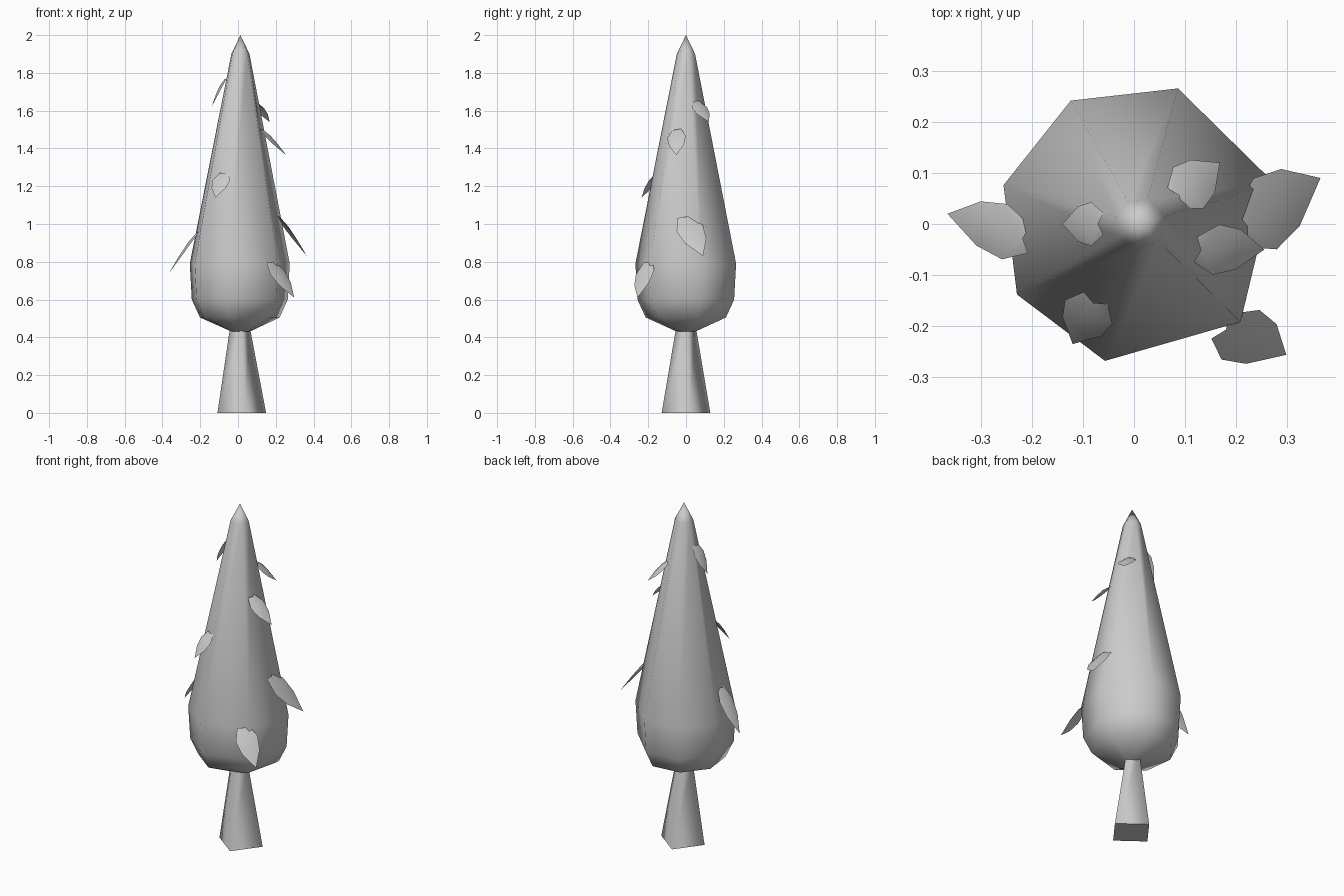
import bpy, bmesh
from math import cos, sin, radians
from mathutils import Vector

cube = bpy.data.objects.get("Cube")
if cube:
    bpy.data.objects.remove(cube)

grey = bpy.data.materials.new("plain_grey")
grey.use_nodes = True
grey.diffuse_color = (0.6, 0.6, 0.6, 1)
grey.node_tree.nodes["Principled BSDF"].inputs["Base Color"].default_value = (0.6, 0.6, 0.6, 1)


def finish(name, bm, fix_normals=True):
    """Turn a bmesh into a named grey object."""
    if fix_normals:
        bmesh.ops.recalc_face_normals(bm, faces=bm.faces)
    mesh = bpy.data.meshes.new(name)
    bm.to_mesh(mesh)
    bm.free()
    mesh.materials.append(grey)
    obj = bpy.data.objects.new(name, mesh)
    bpy.context.collection.objects.link(obj)


def loft(name, angles, rings, apex=None):
    """Join polygon rings (centre x, radius, z); close the top with a cap or a point."""
    bm = bmesh.new()
    loops = [[bm.verts.new((cx + r * cos(radians(a)), r * sin(radians(a)), z)) for a in angles]
             for cx, r, z in rings]
    n = len(angles)
    for low, high in zip(loops, loops[1:]):
        for i in range(n):
            j = (i + 1) % n
            bm.faces.new((low[i], low[j], high[j], high[i])).smooth = True
    bottom = bm.faces.new(loops[0])
    bottom.smooth = apex is not None
    if apex:
        tip = bm.verts.new(apex)
        for i in range(n):
            bm.faces.new((loops[-1][i], loops[-1][(i + 1) % n], tip)).smooth = True
    else:
        bm.faces.new(loops[-1])
    bm.normal_update()
    # Keep the foot of the trunk crisp
    if not apex:
        for e in bottom.edges:
            e.smooth = False
    finish(name, bm)


# Trunk: tapered four-sided post
loft("trunk", [8, 98, 188, 278], [(0.02, 0.13, 0), (0.01, 0.05, 0.47)])

# Foliage: slightly uneven seven-sided teardrop
loft("foliage", [17, 74, 119, 164, 210, 256, 316],
     [(0.015, 0.05, 0.43), (0.01, 0.22, 0.505), (0.01, 0.265, 0.6),
      (0.01, 0.276, 0.79), (0.013, 0.05, 1.9)], (0.013, 0, 2))


def leaf(name, base, tip, half):
    """Pointed sprig with a raised midrib, hanging from base to tip."""
    base, tip = Vector(base), Vector(tip)
    along = tip - base
    out = base + tip
    side = Vector((-out.y, out.x, 0))
    side = (side - along * side.dot(along) / along.length_squared).normalized()
    lift = side.cross(along).normalized()
    if lift.dot(Vector((out.x, out.y, 0))) < 0:
        lift = -lift
    bm = bmesh.new()
    outline = [(0, 0.5), (0.3, 1), (0.62, 0.8)]

    def point(t, s, h):
        return bm.verts.new(base + along * t + side * (s * half) + lift * h)

    rib = [point(0.04, 0, 0.008), point(0.3, 0, 0.014), point(0.62, 0, 0.01)]
    end = point(1, 0, 0)
    for sign in (1, -1):
        rim = [point(t, s * sign, 0) for t, s in outline]
        strips = [(rib[i], rim[i], rim[i + 1], rib[i + 1]) for i in range(2)]
        strips.append((rib[2], rim[2], end))
        for verts in strips:
            bm.faces.new(verts).smooth = True
    bmesh.ops.recalc_face_normals(bm, faces=bm.faces)
    bm.faces.ensure_lookup_table()
    if bm.faces[0].normal.dot(lift) < 0:
        bmesh.ops.reverse_faces(bm, faces=bm.faces)
    finish(name, bm, fix_normals=False)


# Loose sprigs scattered around the foliage
leaf("sprig_low_side", (-0.205, -0.03, 0.96), (-0.365, 0.02, 0.74), 0.055)
leaf("sprig_top_side", (-0.06, 0, 1.77), (-0.14, 0, 1.62), 0.043)
leaf("sprig_front", (-0.075, -0.145, 1.27), (-0.12, -0.235, 1.14), 0.052)
leaf("sprig_low_front", (0.17, -0.2, 0.8), (0.298, -0.256, 0.61), 0.062)
leaf("sprig_middle", (0.21, -0.01, 1.04), (0.365, 0.09, 0.83), 0.075)
leaf("sprig_upper", (0.12, -0.05, 1.5), (0.255, -0.05, 1.365), 0.05)
leaf("sprig_upper_back", (0.08, 0.05, 1.65), (0.168, 0.12, 1.54), 0.05)
